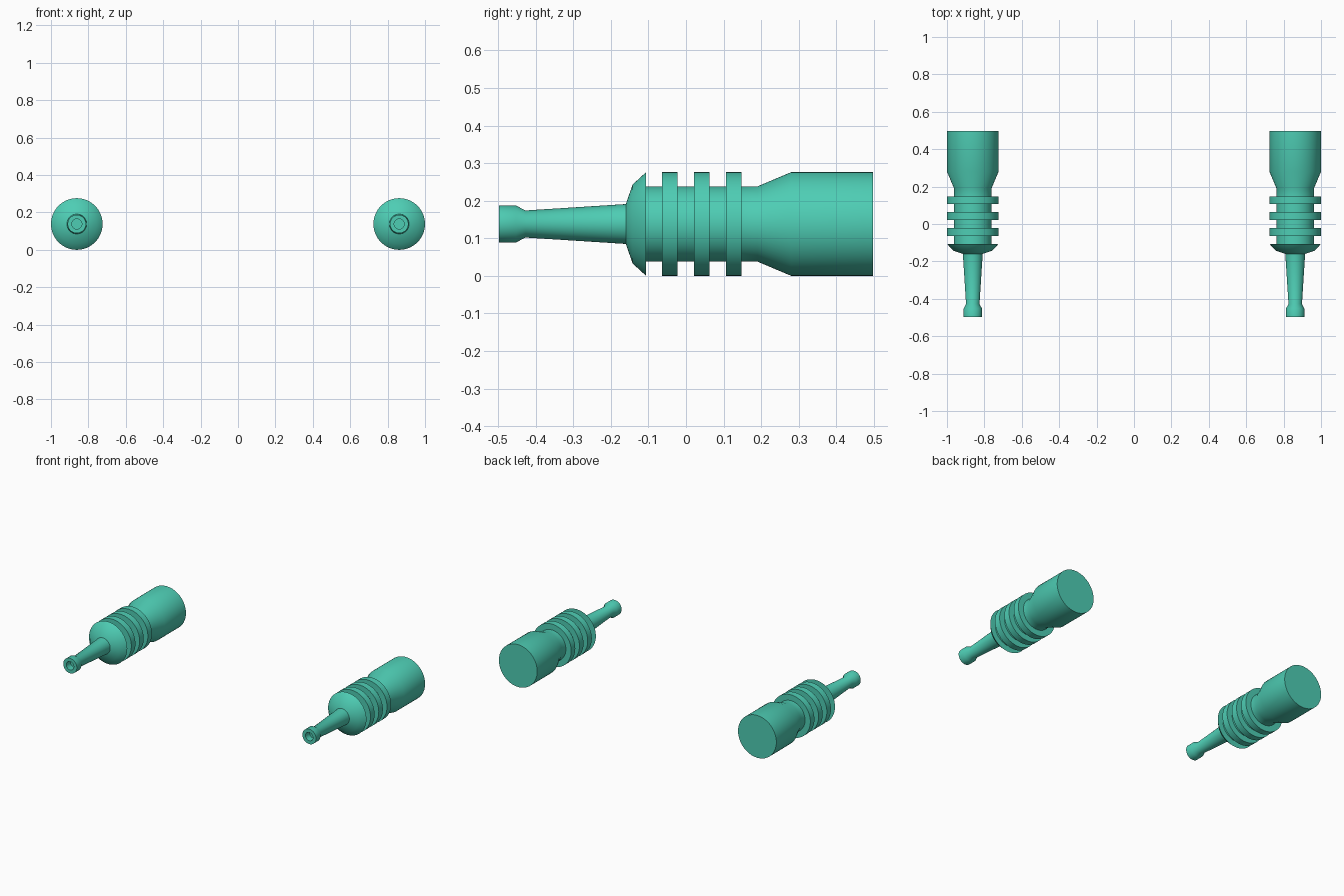
import bpy, bmesh, math

if "Cube" in bpy.data.objects:
    bpy.data.objects.remove(bpy.data.objects["Cube"])

RADIUS, OFFSET, SIDES = 0.138, 0.862, 64

mat = bpy.data.materials.new("teal")
mat.diffuse_color = (0.076, 0.61, 0.456, 1)
mat.use_nodes = True
mat.node_tree.nodes["Principled BSDF"].inputs["Base Color"].default_value = mat.diffuse_color

# Profile as (y along axis, radius), from the bore floor to the back cap
profile = [(-0.455, 0), (-0.455, 0.027), (-0.498, 0.027),      # bored tip
           (-0.498, 0.049), (-0.452, 0.049), (-0.427, 0.036),  # muzzle collar
           (-0.160, 0.053), (-0.142, 0.105), (-0.106, RADIUS), (-0.106, 0.10)]  # barrel, flare
for y in (-0.064, 0.021, 0.106):                               # cooling rings
    profile += [(y, 0.10), (y, RADIUS), (y + 0.042, RADIUS), (y + 0.042, 0.10)]
profile += [(0.190, 0.10), (0.280, RADIUS), (0.498, RADIUS), (0.498, 0)]  # rear housing


def lathe(name, x):
    bm = bmesh.new()
    verts = [bm.verts.new((r, y, 0)) for y, r in profile]
    edges = [bm.edges.new(p) for p in zip(verts, verts[1:])]
    bmesh.ops.spin(bm, geom=verts + edges, cent=(0, 0, 0), axis=(0, 1, 0),
                   angle=math.tau, steps=SIDES, use_duplicate=False)
    bmesh.ops.remove_doubles(bm, verts=bm.verts[:], dist=1e-4)
    bmesh.ops.recalc_face_normals(bm, faces=bm.faces[:])
    for f in bm.faces:
        f.smooth = True
    me = bpy.data.meshes.new(name)
    bm.to_mesh(me)
    bm.free()
    me.set_sharp_from_angle(angle=math.radians(35))
    me.materials.append(mat)
    ob = bpy.data.objects.new(name, me)
    ob.location = (x, 0, RADIUS)
    bpy.context.collection.objects.link(ob)


# Matching pair of barrels
lathe("left_barrel", -OFFSET)
lathe("right_barrel", OFFSET)
